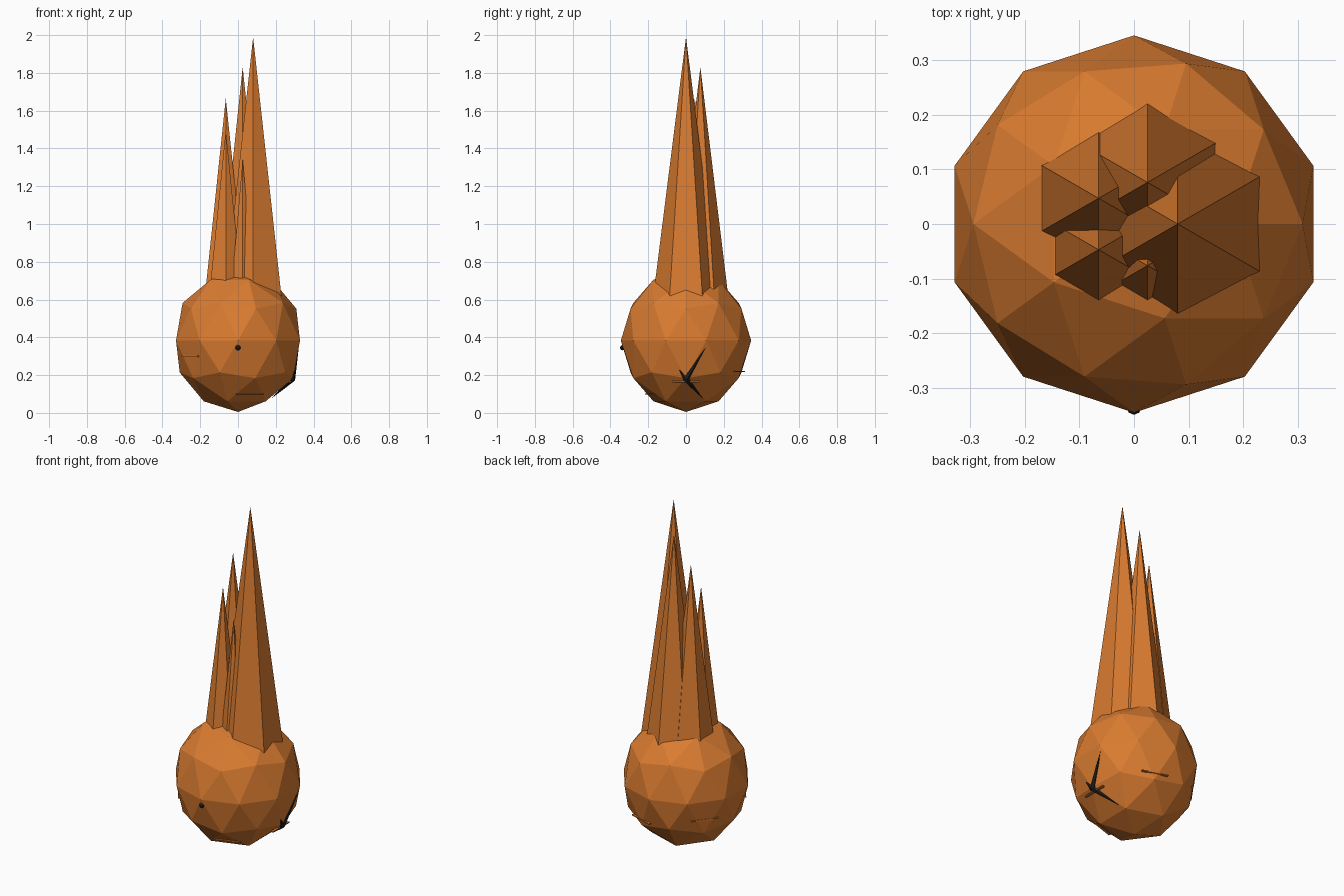
import bpy, math
from mathutils import Vector

cube = bpy.data.objects.get("Cube")
if cube:
    bpy.data.objects.remove(cube)


def make_material(name, color):
    mat = bpy.data.materials.new(name)
    mat.use_nodes = True
    mat.diffuse_color = (*color, 1)
    mat.node_tree.nodes["Principled BSDF"].inputs["Base Color"].default_value = (*color, 1)
    return mat


orange = make_material("orange", (0.70, 0.20, 0.03))
black = make_material("black", (0.015, 0.013, 0.012))


def finish(name, mat):
    obj = bpy.context.object
    obj.name = name
    obj.data.materials.append(mat)
    return obj


def spike(name, start, end, radius, sides, mat):
    """Pointed cone whose base sits at start and tip at end."""
    start, end = Vector(start), Vector(end)
    axis = end - start
    bpy.ops.mesh.primitive_cone_add(vertices=sides, radius1=radius, radius2=0,
                                    depth=axis.length, location=(start + end) / 2)
    obj = finish(name, mat)
    if abs(axis.x) + abs(axis.y) > 1e-4:
        obj.rotation_euler = axis.to_track_quat("Z", "Y").to_euler()
    return obj


# Faceted body
bpy.ops.mesh.primitive_ico_sphere_add(subdivisions=2, radius=1, location=(0, 0, 0.383))
body = finish("body", orange)
body.scale = (0.345, 0.345, 0.378)

# Five six-sided leaves in a ring, each lower and thinner than the last
leaves = [(1.99, 0.188), (1.83, 0.162), (1.665, 0.142), (1.50, 0.115), (1.345, 0.084)]
for i, (top, radius) in enumerate(leaves):
    a = math.radians(72 * i)
    x, y = 0.08 * math.cos(a), 0.08 * math.sin(a)
    spike(f"leaf_{i + 1}", (x, y, 0.5), (x, y, top), radius, 6, orange)

# Thin creases spiralling up round the body
creases = [(-72, 0.198, 0.10), (0, 0.274, 0.165), (72, 0.297, 0.22),
           (144, 0.305, 0.27), (216, 0.312, 0.30)]
for i, (angle, r, z) in enumerate(creases):
    a = math.radians(angle)
    bpy.ops.mesh.primitive_cube_add(size=1, location=(r * math.cos(a), r * math.sin(a), z),
                                    rotation=(0, 0, a))
    crease = finish(f"crease_{i + 1}", orange)
    crease.scale = (0.014, 0.15, 0.006)

# Dark three-pointed mark on the side
centre = (0.287, 0, 0.178)
tips = [(0.322, 0.107, 0.35), (0.175, 0.09, 0.075), (0.304, -0.038, 0.23)]
for i, tip in enumerate(tips):
    spike(f"side_mark_{i + 1}", centre, tip, 0.016, 6, black)

# Small dark dot on the front
bpy.ops.mesh.primitive_uv_sphere_add(segments=8, ring_count=6, radius=0.014,
                                     location=(0, -0.335, 0.345))
finish("front_dot", black)
